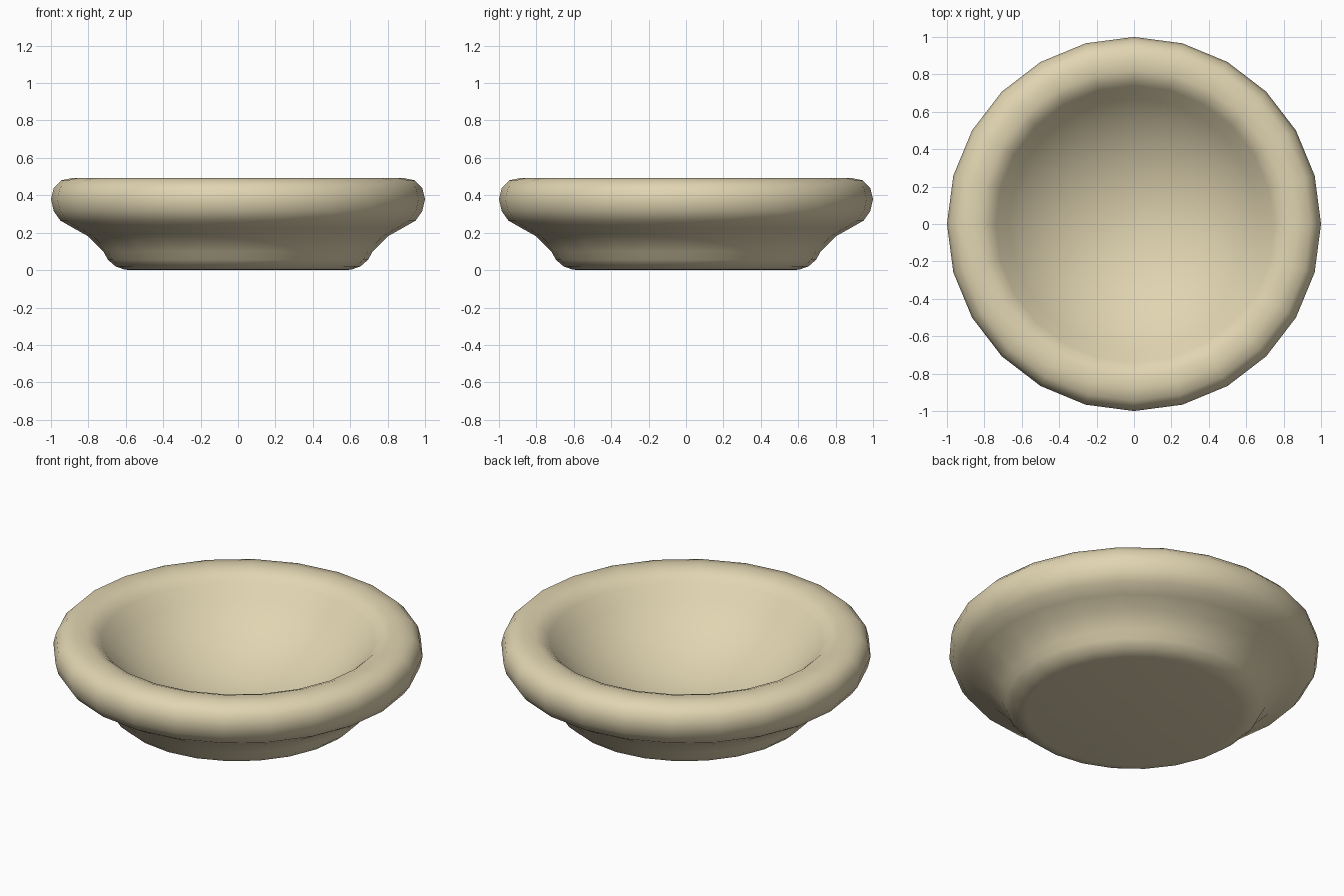
import bpy, bmesh, math

if "Cube" in bpy.data.objects:
    bpy.data.objects.remove(bpy.data.objects["Cube"])

SIDES = 24

# Cream glaze
cream = bpy.data.materials.new("cream")
cream.diffuse_color = (0.75, 0.66, 0.44, 1)
cream.use_nodes = True
cream.node_tree.nodes["Principled BSDF"].inputs["Base Color"].default_value = cream.diffuse_color

# Closed profile (radius, height): underside, foot, outer wall, rolled rim
profile = [
    (0, 0), (0.58, 0.0), (0.61, 0.004), (0.655, 0.02), (0.695, 0.055), (0.72, 0.10),
    (0.80, 0.18), (0.88, 0.225), (0.95, 0.265), (0.985, 0.315), (1.0, 0.38),
    (0.985, 0.44), (0.945, 0.48), (0.88, 0.493), (0.82, 0.49), (0.775, 0.473),
]
# Hollow: part of a sphere from the lip down to the floor
LIP_R, LIP_Z, SPHERE = 0.74, 0.44, 0.94
lip_angle = math.asin(LIP_R / SPHERE)
floor_z = LIP_Z - SPHERE * (1 - math.cos(lip_angle))
STEPS = 8
for k in range(STEPS, 0, -1):
    a = lip_angle * k / STEPS
    profile.append((SPHERE * math.sin(a), floor_z + SPHERE * (1 - math.cos(a))))
profile.append((0, floor_z))

# Bowl, turned around z
bm = bmesh.new()
rings = []
for r, z in profile:
    if r == 0:
        rings.append([bm.verts.new((0, 0, z))] * SIDES)
    else:
        rings.append([bm.verts.new((r * math.cos(math.tau * i / SIDES),
                                    r * math.sin(math.tau * i / SIDES), z))
                      for i in range(SIDES)])
for a, b in zip(rings, rings[1:]):
    for i in range(SIDES):
        j = (i + 1) % SIDES
        bm.faces.new(list(dict.fromkeys((a[i], a[j], b[j], b[i]))))
bmesh.ops.recalc_face_normals(bm, faces=bm.faces)

mesh = bpy.data.meshes.new("bowl")
bm.to_mesh(mesh)
bm.free()
mesh.materials.append(cream)
bowl = bpy.data.objects.new("bowl", mesh)
bpy.context.collection.objects.link(bowl)
bpy.context.view_layer.objects.active = bowl
bowl.select_set(True)
bpy.ops.object.shade_smooth_by_angle(angle=math.radians(50))
